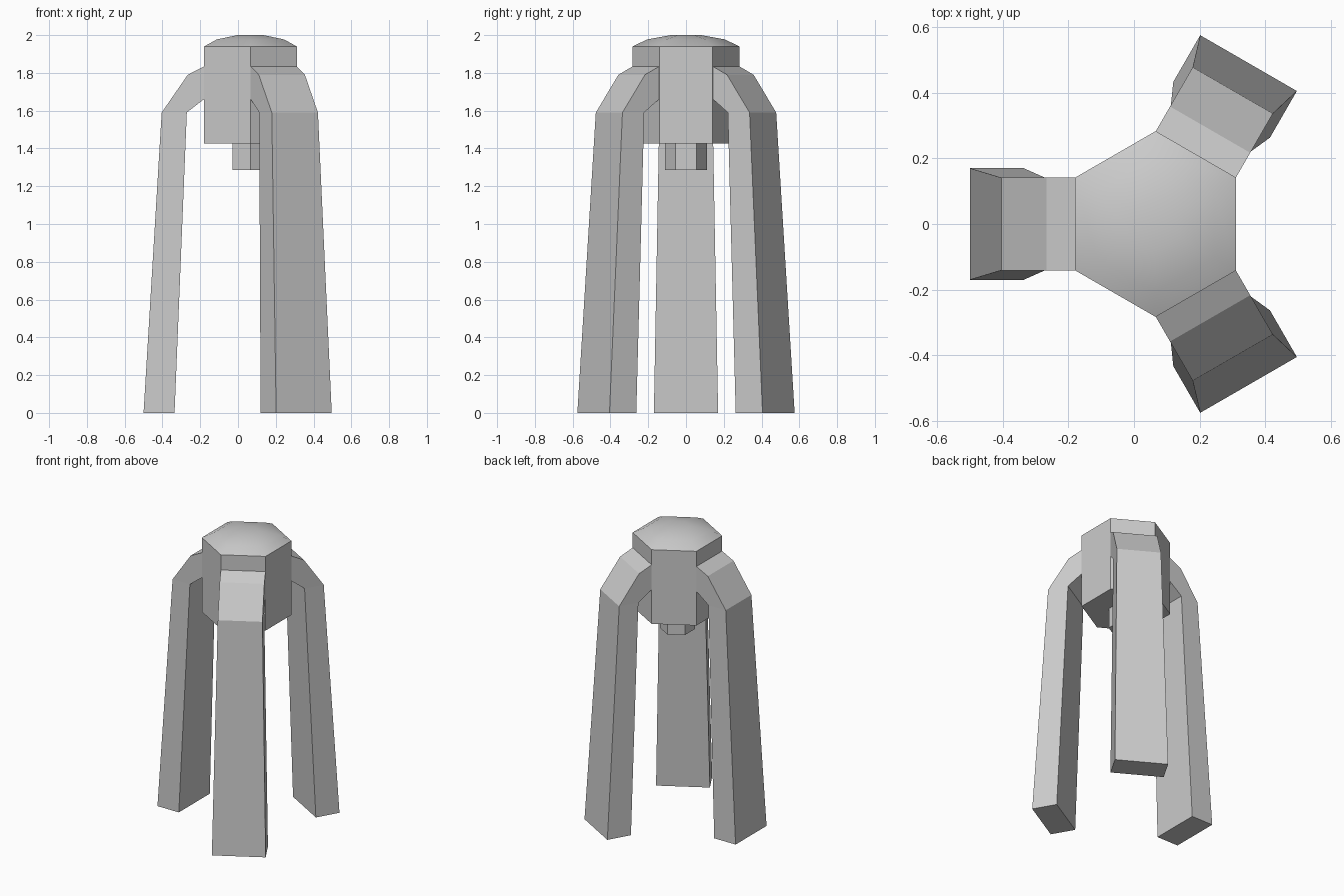
import bpy, bmesh
from math import cos, sin, radians
from mathutils import Matrix, Vector

if "Cube" in bpy.data.objects:
    bpy.data.objects.remove(bpy.data.objects["Cube"])

CX = 0.066  # hub axis sits right of the origin so the footprint is centred


def finish(name, bm):
    bmesh.ops.recalc_face_normals(bm, faces=bm.faces)
    me = bpy.data.meshes.new(name)
    bm.to_mesh(me)
    bm.free()
    ob = bpy.data.objects.new(name, me)
    bpy.context.collection.objects.link(ob)
    return ob


def loft(name, rings):
    """Closed solid through a list of equal-length vertex rings."""
    bm = bmesh.new()
    loops = [[bm.verts.new(p) for p in ring] for ring in rings]
    for a, b in zip(loops, loops[1:]):
        for i in range(len(a)):
            j = (i + 1) % len(a)
            bm.faces.new((a[i], a[j], b[j], b[i]))
    bm.faces.new(loops[0])
    bm.faces.new(loops[-1])
    return finish(name, bm)


def hexagon(r, z):
    return [(CX + r * cos(radians(30 + 60 * i)), r * sin(radians(30 + 60 * i)), z)
            for i in range(6)]


# hub body and the small knob hanging under it
loft("hub_body", [hexagon(0.283, 1.425), hexagon(0.283, 1.94)])
loft("hub_knob", [hexagon(0.11, 1.285), hexagon(0.11, 1.425)])

# smooth domed cap
cap = loft("hub_cap", [hexagon(0.283, 1.94), hexagon(0.206, 1.977), hexagon(0.08, 2.0)])
cap.data.polygons.foreach_set("use_smooth", [True] * len(cap.data.polygons))
bpy.context.view_layer.objects.active = cap
cap.select_set(True)
bpy.ops.object.shade_smooth_by_angle(angle=radians(40))

# legs: (outer radius, z, inner radius, z, half width) from foot to shoulder
STATIONS = [(0.566, 0, 0.402, 0, 0.17),
            (0.47, 1.59, 0.337, 1.59, 0.141),
            (0.332, 1.79, 0.29, 1.627, 0.141),
            (0.244, 1.835, 0.244, 1.662, 0.141)]

for name, angle in (("left_leg", 180), ("back_leg", 60), ("front_leg", -60)):
    place = Matrix.Translation((CX, 0, 0)) @ Matrix.Rotation(radians(angle), 4, 'Z')
    loft(name, [[place @ Vector(p) for p in
                 ((ro, -w, zo), (ro, w, zo), (ri, w, zi), (ri, -w, zi))]
                for ro, zo, ri, zi, w in STATIONS])
